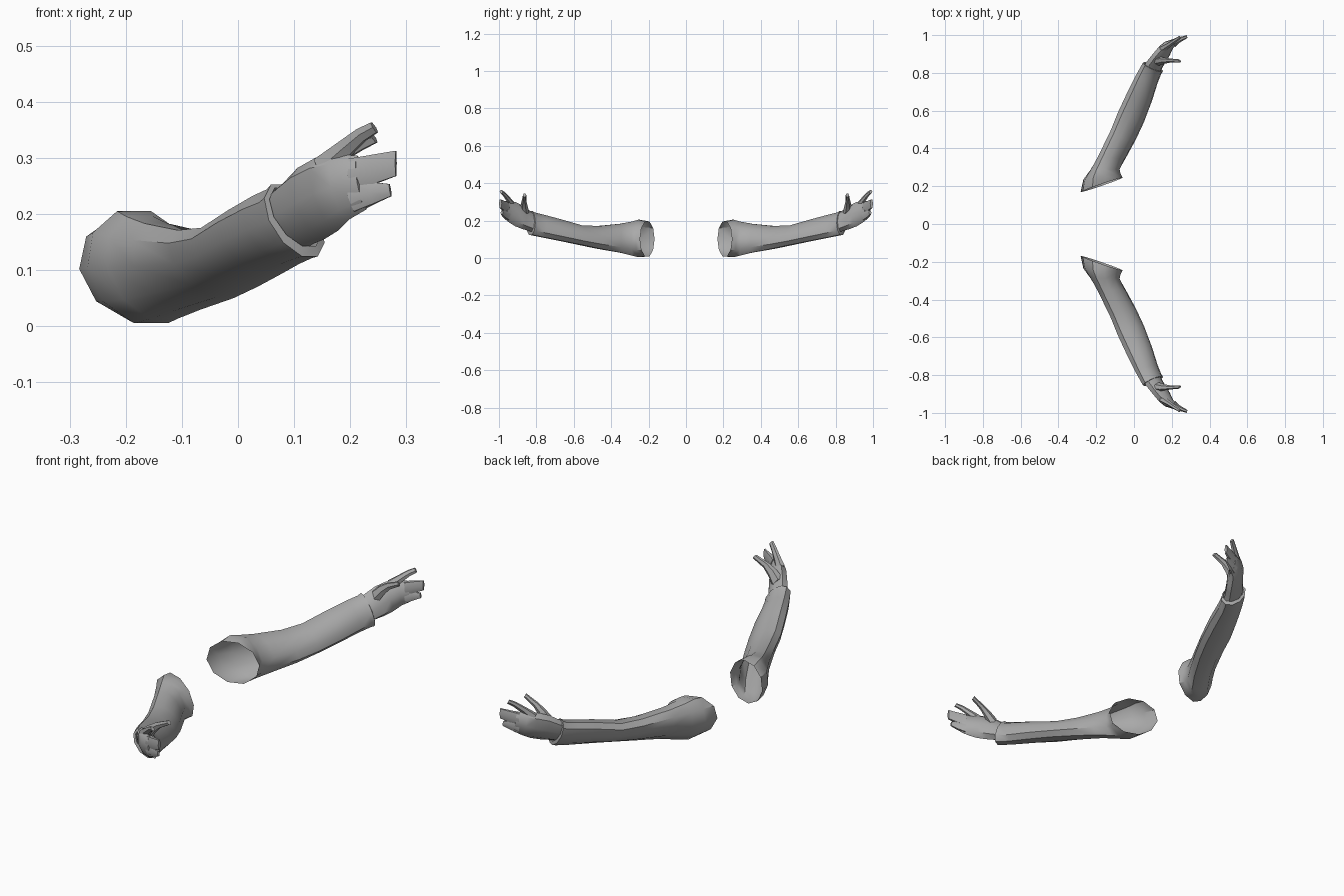
import bpy, bmesh, math
from mathutils import Vector

grey = bpy.data.materials.new("grey")
grey.diffuse_color = (0.4, 0.4, 0.4, 1)


def loft(name, rings, sides, cap_start=False, cap_end=True):
    """Skin between rings of (left x, y, right x, y, z low, z high, tilt), mirrored in y."""
    bm = bmesh.new()
    loops = []
    for lx, ly, rx, ry, lo, hi, tilt in rings:
        c = Vector(((lx + rx) / 2, (ly + ry) / 2, (lo + hi) / 2))
        u = Vector(((rx - lx) / 2, (ry - ly) / 2, 0))
        v = Vector((-tilt, 0, (hi - lo) / 2))
        angles = [2 * math.pi * i / sides for i in range(sides)]
        loops.append([bm.verts.new(c + u * math.cos(a) + v * math.sin(a)) for a in angles])
    for a, b in zip(loops, loops[1:]):
        for i in range(sides):
            j = (i + 1) % sides
            bm.faces.new((a[i], a[j], b[j], b[i]))
    if cap_start:
        bm.faces.new(loops[0][::-1])
    if cap_end:
        bm.faces.new(loops[-1])
    bmesh.ops.recalc_face_normals(bm, faces=bm.faces)
    me = bpy.data.meshes.new(name)
    bm.to_mesh(me)
    bm.free()
    me.materials.append(grey)
    ob = bpy.data.objects.new(name, me)
    bpy.context.collection.objects.link(ob)
    bpy.ops.object.select_all(action='DESELECT')
    ob.select_set(True)
    bpy.context.view_layer.objects.active = ob
    bpy.ops.object.shade_smooth_by_angle(angle=math.radians(42))
    mirror = ob.modifiers.new("other_arm", 'MIRROR')
    mirror.use_axis = (False, True, False)
    return ob


def digit(name, points):
    """Slim finger along (x, y, z, radius across, radius in height) points."""
    loft(name, [(x - r * 0.4, y + r, x + r * 0.4, y - r, z - h, z + h, h * 0.6)
                for x, y, z, r, h in points], 6, True)


# sleeve: open at the shoulder, stepping in at the cuff
loft("sleeve", [
    (-.283, .168, -.060, .246, .004, .200, .015),
    (-.268, .235, -.072, .268, .000, .210, .016),
    (-.232, .285, -.076, .290, .008, .200, .022),
    (-.185, .360, -.050, .345, .025, .187, .030),
    (-.115, .500, .000, .440, .047, .174, .034),
    (-.075, .600, .045, .535, .068, .178, .034),
    (-.030, .700, .090, .650, .090, .210, .030),
    (.015, .790, .120, .745, .108, .235, .027),
    (.045, .842, .138, .792, .118, .247, .027),
    (.055, .858, .146, .805, .121, .256, .029),
    (.064, .853, .140, .810, .140, .249, .026),
], 10, cap_end=False)

# palm with a tapering blade of joined fingers
loft("palm", [
    (.060, .842, .134, .800, .138, .245, .025),
    (.072, .862, .143, .822, .146, .257, .025),
    (.100, .897, .160, .852, .155, .282, .024),
    (.133, .940, .183, .886, .170, .300, .020),
    (.165, .966, .203, .926, .190, .306, .014),
    (.212, .980, .230, .955, .208, .304, .008),
], 8)
loft("middle_fingers", [
    (.195, .976, .218, .940, .235, .303, .004),
    (.235, .987, .245, .962, .249, .309, .002),
    (.280, 1.00, .283, .985, .264, .316, .000),
], 6, True)
loft("little_finger", [
    (.195, .974, .218, .938, .200, .265, .006),
    (.235, .984, .243, .962, .215, .260, .004),
    (.270, .992, .273, .978, .230, .255, .002),
], 6, True)

# index finger and thumb spread away from the hand
digit("index_finger", [(.150, .925, .278, .018, .022), (.185, .948, .311, .012, .016),
                       (.220, .972, .341, .010, .012), (.243, .988, .354, .008, .010)])
digit("thumb", [(.120, .862, .245, .024, .026), (.152, .866, .282, .018, .020),
                (.185, .866, .309, .012, .014), (.218, .864, .325, .010, .011),
                (.242, .863, .336, .009, .010)])
